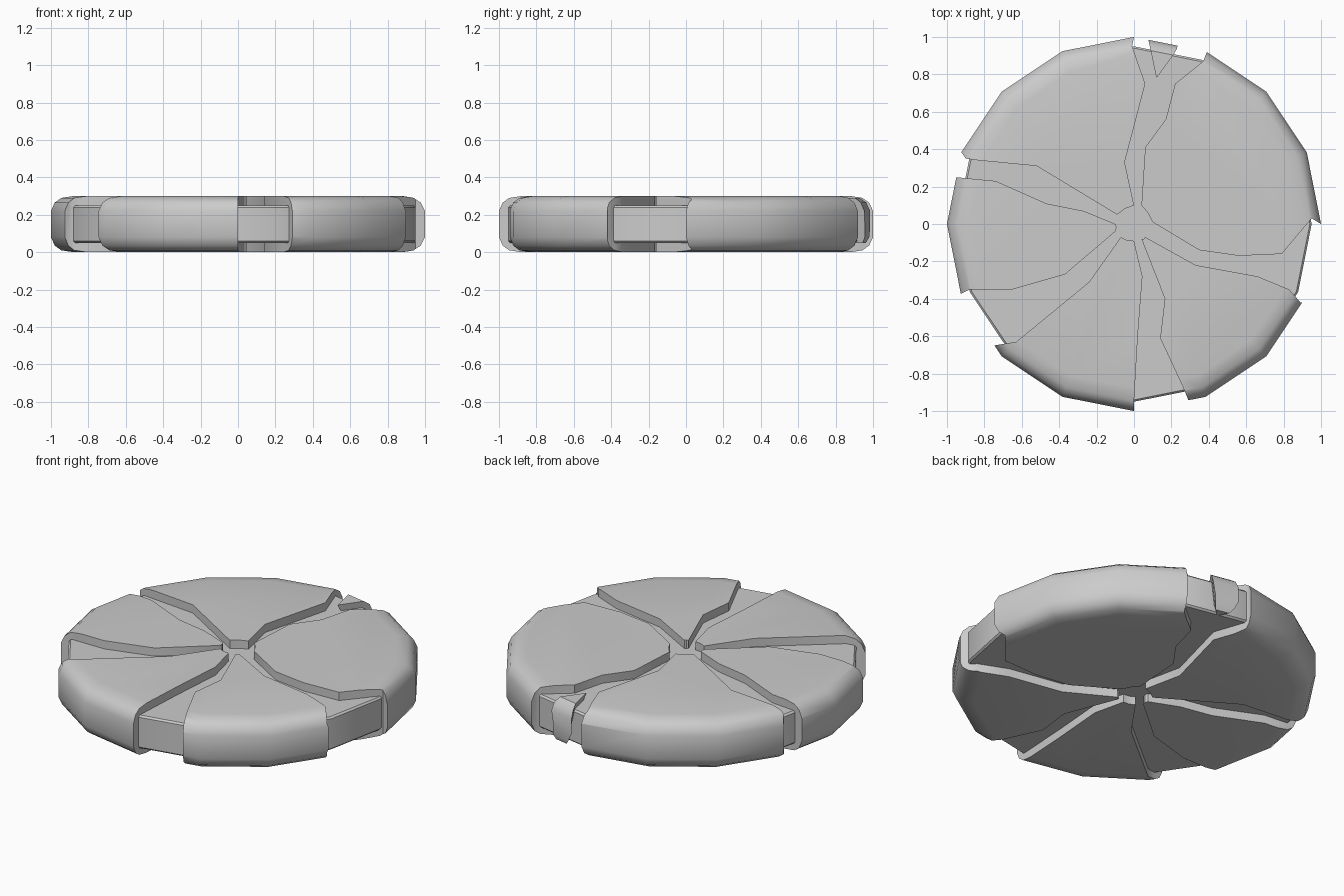
import bpy, bmesh, math
from mathutils import Vector

if "Cube" in bpy.data.objects:
    bpy.data.objects.remove(bpy.data.objects["Cube"])

SIDES = 16
RIM = [(0.88, 0), (0.945, 0.01), (0.98, 0.035), (1, 0.08),
       (1, 0.22), (0.98, 0.265), (0.945, 0.29), (0.88, 0.3)]


def loft(name, rings):
    """Closed solid through equal-length rings of 3D points."""
    bm = bmesh.new()
    loops = [[bm.verts.new(p) for p in ring] for ring in rings]
    n = len(loops[0])
    for a, b in zip(loops, loops[1:]):
        for i in range(n):
            j = (i + 1) % n
            bm.faces.new((a[i], a[j], b[j], b[i]))
    bm.faces.new(loops[0][::-1])
    bm.faces.new(loops[-1])
    bmesh.ops.recalc_face_normals(bm, faces=bm.faces)
    mesh = bpy.data.meshes.new(name)
    bm.to_mesh(mesh)
    bm.free()
    obj = bpy.data.objects.new(name, mesh)
    bpy.context.collection.objects.link(obj)
    return obj


def disc(name, profile):
    angles = [2 * math.pi * i / SIDES for i in range(SIDES)]
    return loft(name, [[(r * math.cos(a), r * math.sin(a), z) for a in angles]
                       for r, z in profile])


def smooth(obj):
    bpy.ops.object.select_all(action='DESELECT')
    obj.select_set(True)
    bpy.context.view_layer.objects.active = obj
    bpy.ops.object.shade_smooth_by_angle(angle=math.radians(36))


def cut_from_disc(name, bottom, top):
    """Part of the rounded disc that lies inside the given prism."""
    piece = disc(name, RIM)
    cutter = loft(name + "_cutter", [bottom, top])
    cutter.hide_render = True
    mod = piece.modifiers.new("cut", 'BOOLEAN')
    mod.operation = 'INTERSECT'
    mod.solver = 'EXACT'
    mod.object = cutter
    bpy.context.view_layer.objects.active = piece
    bpy.ops.object.modifier_apply(modifier=mod.name)
    bpy.data.objects.remove(cutter)
    smooth(piece)


# Inner core, seen in the cracks
smooth(disc("core", [(0.94, 0.05), (0.95, 0.06), (0.95, 0.24), (0.94, 0.25)]))

# Crack edges from the centre outwards: (first edge, last edge), anticlockwise
pieces = {
    "slab_right": (
        [(0.10, 0.01), (0.35, -0.14), (0.56, -0.17), (0.79, -0.16), (0.95, 0.03), (1, 0)],
        [(0.04, 0.10), (0.06, 0.41), (0.17, 0.56), (0.22, 0.75), (0.37, 0.87), (0.39, 0.92)]),
    "slab_back": (
        [(0, 0.10), (-0.05, 0.33), (0.06, 0.75), (-0.01, 0.95), (0, 1)],
        [(-0.09, 0.05), (-0.52, 0.31), (-0.83, 0.34), (-0.9, 0.35), (-0.92, 0.38)]),
    "slab_left": (
        [(-0.10, 0), (-0.27, 0.07), (-0.47, 0.11), (-0.74, 0.23), (-0.95, 0.25)],
        [(-0.10, -0.04), (-0.37, -0.27), (-0.65, -0.35), (-0.88, -0.35), (-0.92, -0.37)]),
    "slab_front": (
        [(-0.07, -0.07), (-0.24, -0.31), (-0.63, -0.63), (-0.75, -0.65)],
        [(0, -0.09), (0.045, -0.28), (0.02, -0.6), (0, -0.95), (0, -1)]),
    "slab_front_right": (
        [(0.04, -0.08), (0.165, -0.4), (0.14, -0.61), (0.27, -0.89), (0.29, -0.94)],
        [(0.06, -0.07), (0.33, -0.22), (0.66, -0.28), (0.83, -0.35), (0.89, -0.42), (0.93, -0.42)]),
}
for name, (first, last) in pieces.items():
    far = [Vector(p[-1]).normalized() * 1.5 for p in (first, last)]
    hub = (Vector(first[0]) + Vector(last[0])).normalized() * 0.095
    outline = [hub] + first + far + last[::-1]
    cut_from_disc(name, [(x, y, -0.1) for x, y in outline],
                  [(x, y, 0.4) for x, y in outline])

# Loose wedge stuck in the back crack
cut_from_disc("loose_wedge",
              [(0.055, 1.09, 0.05), (0.16, 0.9, 0.05), (0.31, 1.04, 0.05)],
              [(0.055, 1.09, 0.29), (0.12, 0.78, 0.29), (0.31, 1.04, 0.29)])
